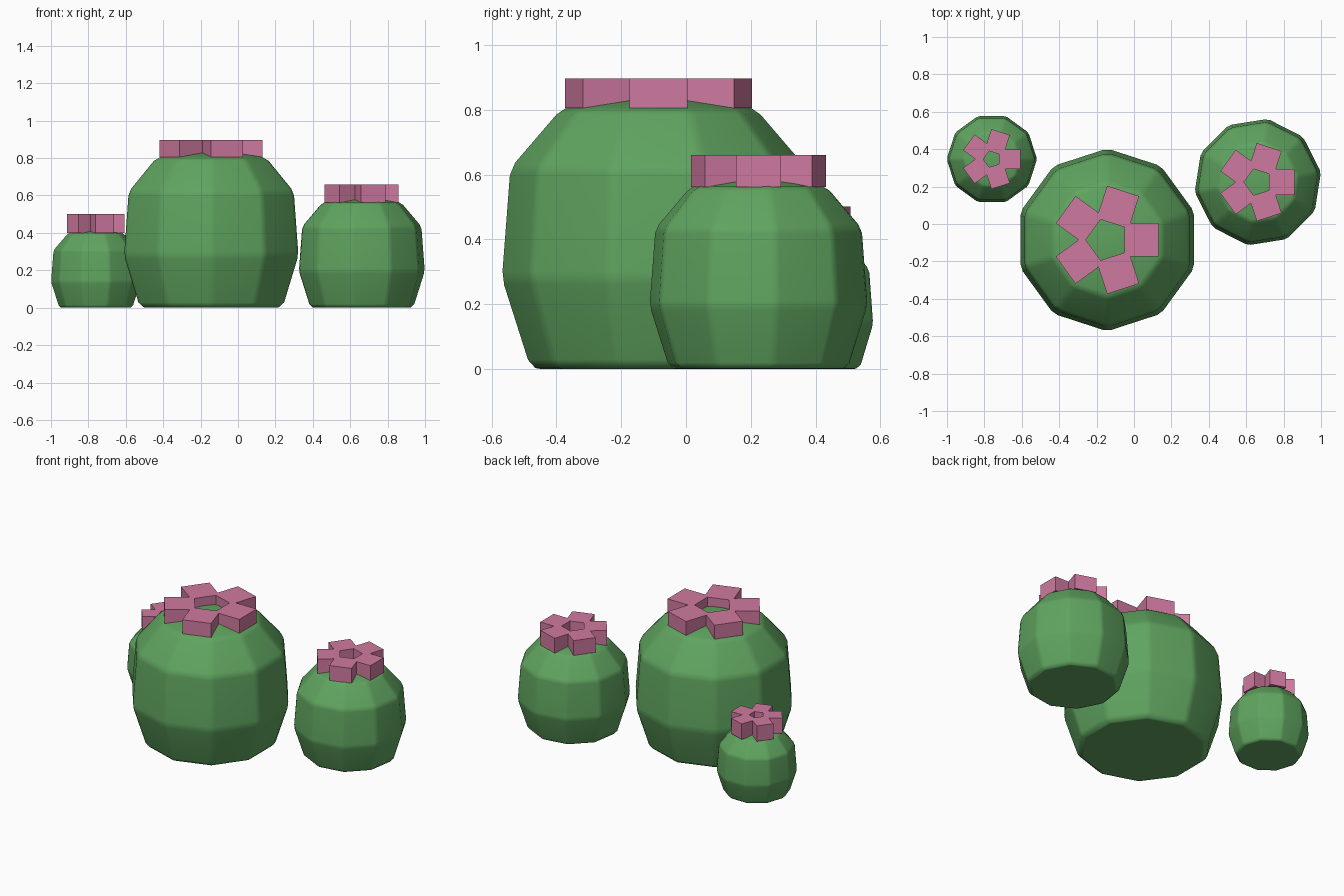
import bpy, bmesh, math

if "Cube" in bpy.data.objects:
    bpy.data.objects.remove(bpy.data.objects["Cube"])


def material(name, rgb):
    m = bpy.data.materials.new(name)
    m.diffuse_color = (*rgb, 1)
    m.use_nodes = True
    m.node_tree.nodes["Principled BSDF"].inputs["Base Color"].default_value = m.diffuse_color
    return m


GREEN = material("cactus green", (0.115, 0.37, 0.115))
PINK = material("flower pink", (0.63, 0.195, 0.35))

# body profile (radius, height) of the large cactus, bottom to top
PROFILE = [(0.365, 0.0), (0.403, 0.007), (0.49, 0.28), (0.464, 0.62), (0.308, 0.802)]
APEX = 0.857
SIDES = 10


def make_object(name, bm, mat, smooth):
    bmesh.ops.recalc_face_normals(bm, faces=bm.faces[:])
    me = bpy.data.meshes.new(name)
    for f in bm.faces:
        f.smooth = smooth
    bm.to_mesh(me)
    bm.free()
    me.materials.append(mat)
    ob = bpy.data.objects.new(name, me)
    bpy.context.collection.objects.link(ob)
    return ob


# ten-sided barrel body with softened edges
def body(name, x, y, scale, turn):
    bm = bmesh.new()
    rings = []
    for r, z in PROFILE:
        rings.append([bm.verts.new((
            r * scale * math.cos(turn + i * math.tau / SIDES),
            r * scale * math.sin(turn + i * math.tau / SIDES),
            z * scale)) for i in range(SIDES)])
    for a, b in zip(rings, rings[1:]):
        for i in range(SIDES):
            j = (i + 1) % SIDES
            bm.faces.new((a[i], a[j], b[j], b[i]))
    bm.faces.new(rings[0][::-1])
    tip = bm.verts.new((0, 0, APEX * scale))
    for i in range(SIDES):
        bm.faces.new((rings[-1][i], rings[-1][(i + 1) % SIDES], tip))
    ob = make_object(name, bm, GREEN, True)
    ob.location = (x, y, 0)
    bev = ob.modifiers.new("soft_edges", 'BEVEL')
    bev.width = 0.022 * scale
    bev.segments = 1
    bev.limit_method = 'ANGLE'
    bev.angle_limit = math.radians(14)
    ob.modifiers.new("flat_panels", 'WEIGHTED_NORMAL')


# flower of five square petals around a pentagon hole
def flower(name, x, y, inner, outer, half, z0, z1):
    bm = bmesh.new()
    a = math.radians(36)
    rim, notch = inner / math.cos(a), half / math.sin(a)
    c, s = math.cos(a), math.sin(a)
    petal = [(rim * c, -rim * s), (notch * c, -notch * s), (outer, -half),
             (outer, half), (notch * c, notch * s), (rim * c, rim * s)]
    for k in range(5):
        t = k * math.tau / 5
        ct, st = math.cos(t), math.sin(t)
        pts = [(px * ct - py * st, px * st + py * ct) for px, py in petal]
        low = [bm.verts.new((px, py, z0)) for px, py in pts]
        top = [bm.verts.new((px, py, z1)) for px, py in pts]
        bm.faces.new(low[::-1])
        bm.faces.new(top)
        for i in (1, 2, 3, 5):  # skip the seams shared with neighbours
            j = (i + 1) % 6
            bm.faces.new((low[i], low[j], top[j], top[i]))
    bmesh.ops.remove_doubles(bm, verts=bm.verts[:], dist=1e-4)
    ob = make_object(name, bm, PINK, False)
    ob.location = (x, y, 0)


# name, x, y, scale, turn, then flower: inner, outer, half width, z range
CACTI = [
    ("large", -0.143, -0.085, 1.0, 18, 0.093, 0.275, 0.09, 0.805, 0.897),
    ("medium", 0.662, 0.224, 0.70, 9, 0.060, 0.197, 0.07, 0.562, 0.66),
    ("small", -0.760, 0.347, 0.495, 0, 0.037, 0.152, 0.052, 0.40, 0.502),
]
for n, x, y, sc, turn, ri, ro, hw, z0, z1 in CACTI:
    body(n + "_cactus_body", x, y, sc, math.radians(turn))
    flower(n + "_cactus_flower", x, y, ri, ro, hw, z0, z1)
